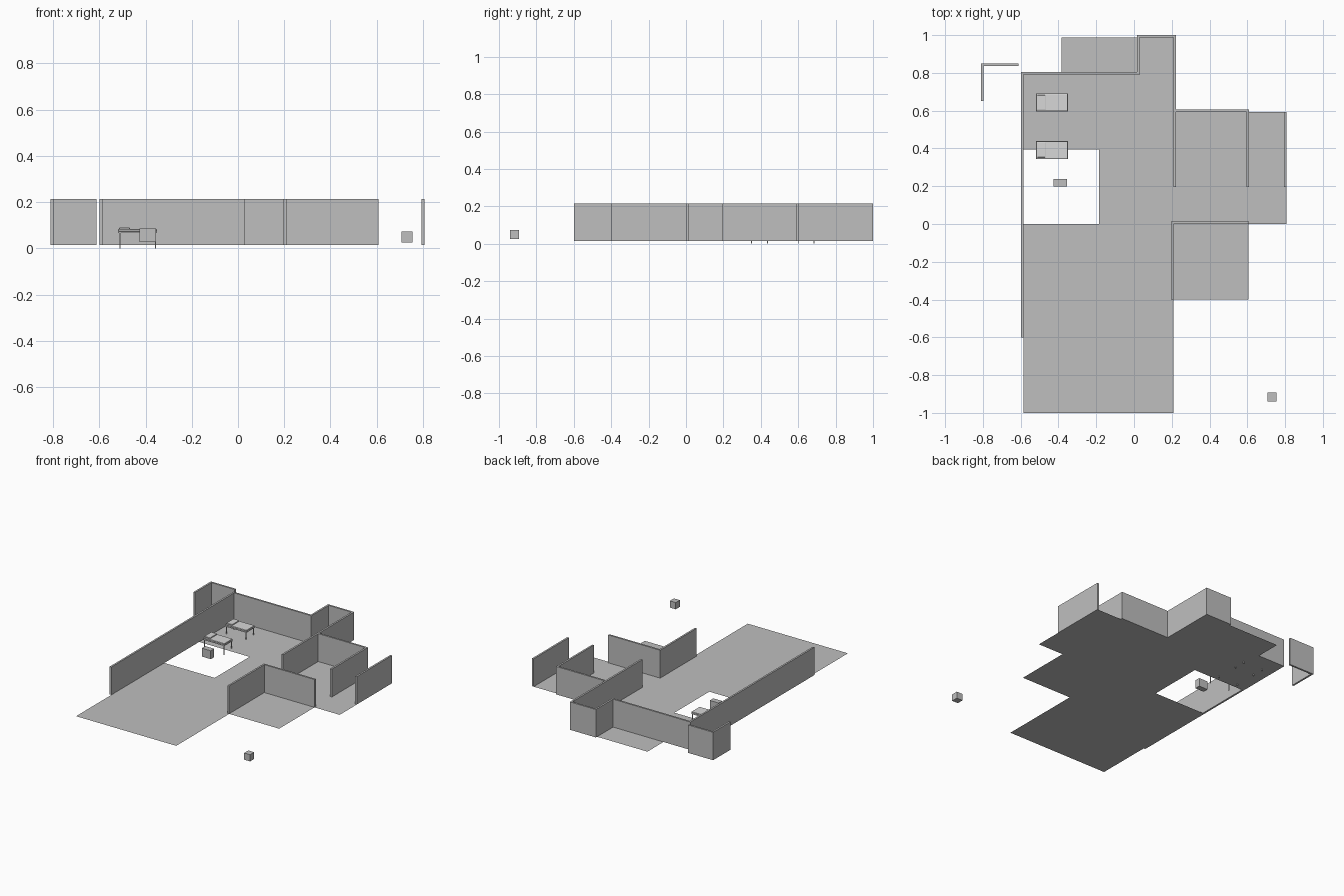
import bpy, bmesh

if "Cube" in bpy.data.objects:
    bpy.data.objects.remove(bpy.data.objects["Cube"])


def material(name, r, g, b):
    m = bpy.data.materials.new(name)
    m.diffuse_color = (r, g, b, 1)
    m.use_nodes = True
    m.node_tree.nodes["Principled BSDF"].inputs["Base Color"].default_value = m.diffuse_color
    return m


GREY = material("plain_grey", 0.52, 0.52, 0.52)
LIGHT = material("light_grey", 0.68, 0.68, 0.68)
Z0, Z1 = 0.014, 0.214      # floor level and wall top
T = 0.013                  # wall thickness


def finish(name, bm, mat):
    me = bpy.data.meshes.new(name)
    bm.to_mesh(me)
    bm.free()
    me.materials.append(mat)
    ob = bpy.data.objects.new(name, me)
    bpy.context.collection.objects.link(ob)
    return ob


def box(name, x0, x1, y0, y1, z0, z1, mat, bevel=0):
    bm = bmesh.new()
    bmesh.ops.create_cube(bm, size=1)
    for v in bm.verts:
        v.co.x = x1 if v.co.x > 0 else x0
        v.co.y = y1 if v.co.y > 0 else y0
        v.co.z = z1 if v.co.z > 0 else z0
    if bevel:
        bmesh.ops.bevel(bm, geom=bm.edges[:], offset=bevel, segments=2,
                        profile=0.5, affect='EDGES')
    return finish(name, bm, mat)


# Flat floor panels, leaving the open square beside the left wall
floors = [
    (-0.585, 0.21, -1.0, 0.0),
    (-0.185, 0.21, 0.0, 0.395),
    (-0.585, 0.21, 0.395, 0.795),
    (-0.385, 0.21, 0.795, 0.987),
    (0.21, 0.807, 0.0, 0.592),
    (0.21, 0.607, -0.4, 0.0),
]
bm = bmesh.new()
for x0, x1, y0, y1 in floors:
    bm.faces.new([bm.verts.new((x, y, Z0)) for x, y in
                  ((x0, y0), (x1, y0), (x1, y1), (x0, y1))])
finish("floor", bm, GREY)

# Walls running front to back: name, left x, y range
for name, x, y0, y1 in [
    ("left_wall", -0.598, -0.6, 0.805),
    ("alcove_left_wall", 0.015, 0.79, 1.0),
    ("alcove_right_wall", 0.209, 0.592, 1.0),
    ("room_left_wall", 0.209, 0.195, 0.592),
    ("room_right_wall", 0.595, 0.195, 0.605),
    ("far_right_wall", 0.794, 0.195, 0.592),
    ("front_room_wall", 0.196, -0.4, 0.013),
    ("detached_side_wall", -0.81, 0.65, 0.85),
]:
    box(name, x, x + T, y0, y1, Z0, Z1, GREY)

# Walls running left to right: name, front y, x range
for name, y, x0, x1 in [
    ("back_wall", 0.792, -0.585, 0.015),
    ("alcove_back_wall", 0.987, 0.028, 0.209),
    ("room_back_wall", 0.592, 0.222, 0.595),
    ("front_room_back_wall", 0.0, 0.209, 0.608),
    ("detached_back_wall", 0.837, -0.797, -0.612),
]:
    box(name, x0, x1, y, y + T, Z0, Z1, GREY)

# Loose boxes
box("bedside_box", -0.425, -0.355, 0.198, 0.237, 0.027, 0.087, GREY)
box("outer_cube", 0.707, 0.754, -0.94, -0.893, 0.025, 0.073, GREY)

# Two beds: slab, pillow and four thin legs that pass through the floor
for n, y in enumerate((0.345, 0.595)):
    box(f"bed_{n}_frame", -0.518, -0.35, y, y + 0.095, 0.066, 0.074, LIGHT)
    box(f"bed_{n}_mattress", -0.518, -0.351, y + 0.002, y + 0.093, 0.074, 0.083,
        LIGHT, 0.002)
    box(f"bed_{n}_pillow", -0.514, -0.468, y + 0.008, y + 0.087, 0.082, 0.091,
        LIGHT, 0.003)
    for i, lx in enumerate((-0.511, -0.357)):
        for j, ly in enumerate((y + 0.005, y + 0.09)):
            box(f"bed_{n}_leg_{i}{j}", lx - 0.0025, lx + 0.0025,
                ly - 0.0025, ly + 0.0025, 0.0, 0.067, LIGHT)
